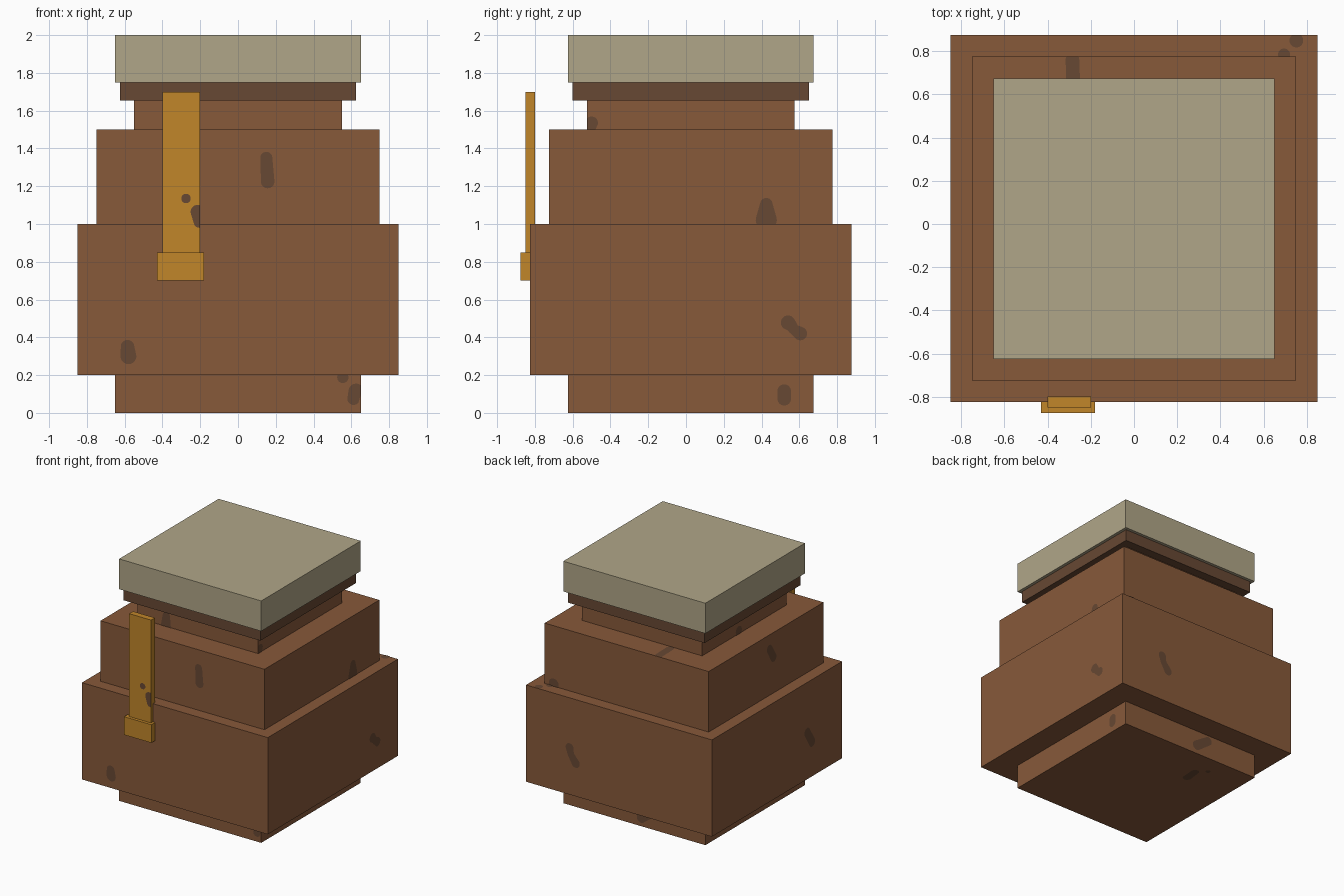
import bpy, bmesh, math
from mathutils import Vector

cube = bpy.data.objects.get("Cube")
if cube:
    bpy.data.objects.remove(cube, do_unlink=True)

CY = 0.025  # the jar sits slightly behind the centre, the strap is in front


def material(name, rgb):
    m = bpy.data.materials.new(name)
    m.use_nodes = True
    col = (*rgb, 1.0)
    m.diffuse_color = col
    bsdf = next(n for n in m.node_tree.nodes if n.type == 'BSDF_PRINCIPLED')
    bsdf.inputs["Base Color"].default_value = col
    return m


CLAY = material("clay brown", (0.242, 0.100, 0.042))
DARK = material("dark brown", (0.136, 0.065, 0.033))
LID = material("pale beige", (0.434, 0.381, 0.246))
GOLD = material("golden yellow", (0.533, 0.238, 0.023))


def finish(name, bm, mat):
    me = bpy.data.meshes.new(name)
    bm.to_mesh(me)
    bm.free()
    me.materials.append(mat)
    ob = bpy.data.objects.new(name, me)
    bpy.context.collection.objects.link(ob)
    return ob


def box(name, lo, hi, mat):
    bm = bmesh.new()
    bmesh.ops.create_cube(bm, size=1)
    for v in bm.verts:
        v.co = Vector([(a + b) / 2 + c * (b - a) for a, b, c in zip(lo, hi, v.co)])
    return finish(name, bm, mat)


# Stacked square tiers: name -> half width, bottom, top, colour
TIERS = {
    "base": (0.65, 0.0, 0.2, CLAY),
    "belly": (0.85, 0.2, 1.0, CLAY),
    "shoulder": (0.75, 1.0, 1.5, CLAY),
    "neck": (0.55, 1.5, 1.655, CLAY),
    "lid_rim": (0.625, 1.655, 1.75, DARK),
    "lid": (0.65, 1.75, 2.0, LID),
}
BOUNDS = {}
for name, (h, z0, z1, mat) in TIERS.items():
    BOUNDS[name] = ((-h, CY - h, z0), (h, CY + h, z1))
    box(name, *BOUNDS[name], mat)

# Strap hanging in front, with its wider end piece
BOUNDS["strap"] = ((-0.4, -0.85, 0.85), (-0.2, -0.80, 1.7))
box("strap", *BOUNDS["strap"], GOLD)
box("strap_end", (-0.43, -0.875, 0.7), (-0.18, -0.80, 0.85), GOLD)


def spot(part, side, p, r, q=None, s=None, n=28):
    """Flat stain on one side of a part: the hull of two circles, cut at the part's edges."""
    axis, sign = "xyz".index(side[1]), 1 if side[0] == '+' else -1
    lo, hi = BOUNDS[part]
    u, v = [i for i in range(3) if i != axis]
    q, s = q or p, s or r
    bm = bmesh.new()
    verts = []
    for i in range(n):
        a = 2 * math.pi * i / n
        d = (math.cos(a), math.sin(a))
        c, rad = max(((p, r), (q, s)), key=lambda k: k[0][0] * d[0] + k[0][1] * d[1] + k[1])
        co = [0, 0, 0]
        co[axis] = (hi if sign > 0 else lo)[axis] + sign * 0.003
        for j, w in enumerate((u, v)):
            co[w] = min(max(c[j] + rad * d[j], lo[w]), hi[w])
        verts.append(bm.verts.new(co))
    face = bm.faces.new(verts)
    bmesh.ops.remove_doubles(bm, verts=bm.verts[:], dist=1e-5)
    for face in bm.faces:
        face.normal_update()
        if face.normal[axis] * sign < 0:
            face.normal_flip()
    finish(part + "_stain", bm, DARK)


# Stains on the front
spot("shoulder", "-y", (0.15, 1.35), 0.032, (0.157, 1.225), 0.036)
spot("belly", "-y", (-0.585, 0.35), 0.036, (-0.58, 0.30), 0.042)
spot("base", "-y", (0.625, 0.115), 0.04, (0.612, 0.075), 0.033)
spot("base", "-y", (0.555, 0.188), 0.03)
spot("neck", "-y", (-0.285, 1.59), 0.033, (-0.29, 1.51), 0.045)
spot("strap", "-y", (-0.275, 1.135), 0.025)
spot("strap", "-y", (-0.215, 1.065), 0.036, (-0.205, 1.01), 0.03)
# Stains on the +x side
spot("shoulder", "+x", (0.425, 1.105), 0.033, (0.425, 1.02), 0.056)
spot("neck", "+x", (-0.5, 1.535), 0.034, (-0.51, 1.51), 0.034)
spot("belly", "+x", (0.54, 0.478), 0.038, (0.56, 0.46), 0.03)
spot("belly", "+x", (0.565, 0.445), 0.026, (0.605, 0.42), 0.036)
spot("base", "+x", (0.52, 0.115), 0.036, (0.52, 0.075), 0.036)
# Stains on the back
spot("belly", "+y", (0.45, 0.59), 0.036, (0.44, 0.54), 0.03)
spot("belly", "+y", (0.44, 0.54), 0.03, (0.395, 0.475), 0.038)
spot("shoulder", "+y", (0.665, 1.02), 0.045)
spot("base", "+y", (-0.065, 0.07), 0.04, (-0.18, 0.15), 0.035)
# Stains on the -x side
spot("belly", "-x", (-0.365, 0.59), 0.036, (-0.43, 0.485), 0.038)
spot("shoulder", "-x", (-0.015, 1.385), 0.034, (-0.07, 1.295), 0.036)
spot("neck", "-x", (0.1, 1.525), 0.04)
# Stains on the ledges and the underside
spot("shoulder", "+z", (-0.28, 0.61), 0.032, (-0.285, 0.76), 0.032)
spot("belly", "+z", (0.752, 0.85), 0.032)
spot("belly", "+z", (0.695, 0.785), 0.028)
spot("base", "-z", (-0.247, 0.345), 0.035, (-0.237, 0.45), 0.032)
spot("base", "-z", (-0.31, 0.52), 0.02)
